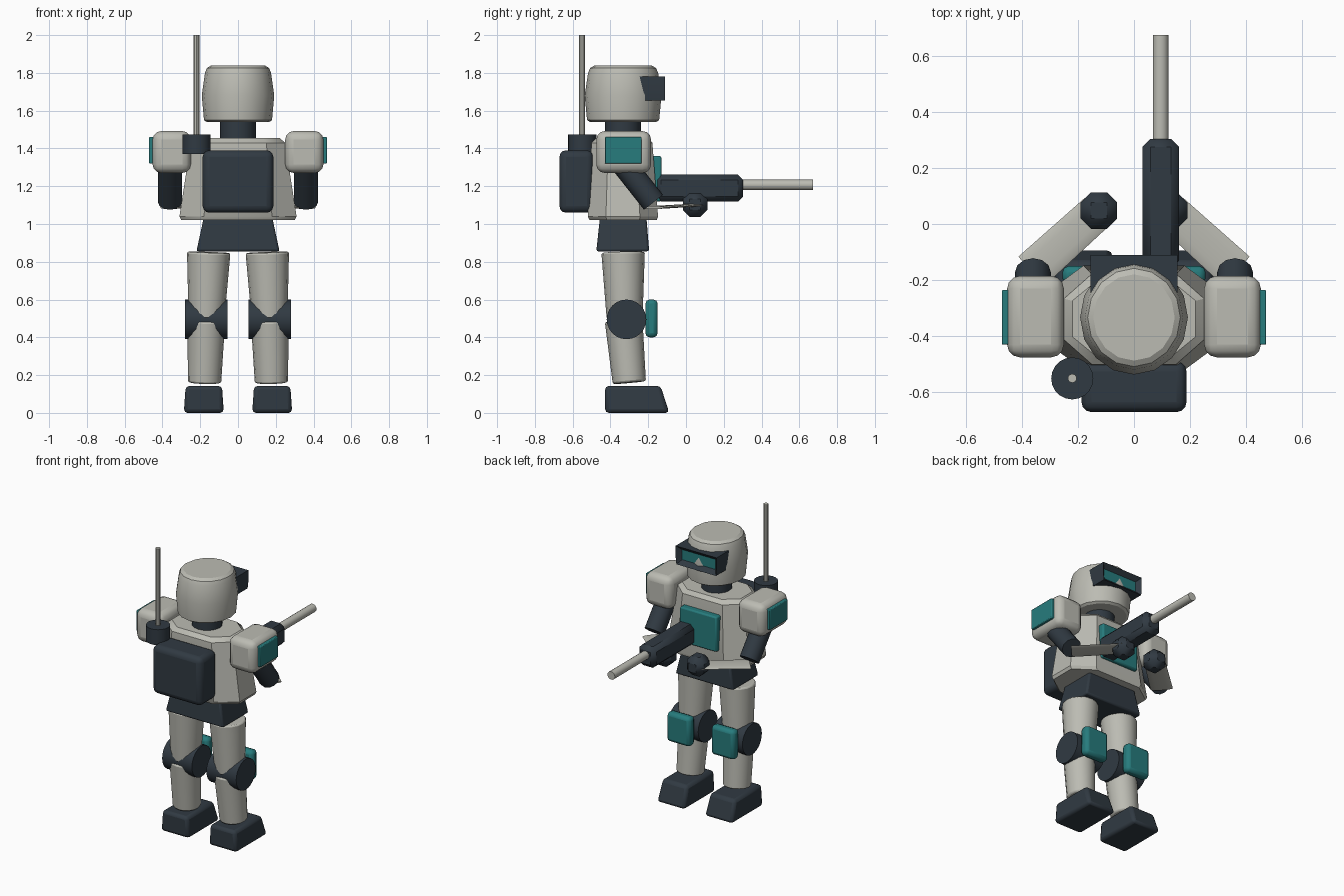
import bpy, bmesh, math
from mathutils import Vector

if "Cube" in bpy.data.objects:
    bpy.data.objects.remove(bpy.data.objects["Cube"], do_unlink=True)


def material(name, rgb):
    m = bpy.data.materials.new(name)
    m.use_nodes = True
    m.diffuse_color = (*rgb, 1)
    bsdf = next(n for n in m.node_tree.nodes if n.type == 'BSDF_PRINCIPLED')
    bsdf.inputs["Base Color"].default_value = (*rgb, 1)
    return m


LIGHT = material("light grey armour", (0.50, 0.50, 0.45))
DARK = material("dark slate", (0.030, 0.042, 0.055))
TEAL = material("teal", (0.02, 0.20, 0.205))


def finish(name, bm, mat, bevel=0, segments=2):
    bmesh.ops.recalc_face_normals(bm, faces=bm.faces)
    mesh = bpy.data.meshes.new(name)
    bm.to_mesh(mesh)
    bm.free()
    ob = bpy.data.objects.new(name, mesh)
    bpy.context.collection.objects.link(ob)
    mesh.materials.append(mat)
    bpy.ops.object.select_all(action='DESELECT')
    ob.select_set(True)
    bpy.context.view_layer.objects.active = ob
    bpy.ops.object.shade_smooth_by_angle(angle=math.radians(32))
    if bevel:
        mod = ob.modifiers.new("Bevel", 'BEVEL')
        mod.width = bevel
        mod.segments = segments
        mod.limit_method = 'ANGLE'
        mod.angle_limit = math.radians(35)
    return ob


def loft_mesh(rings):
    """Skin a stack of equal-length rings and cap both ends."""
    bm = bmesh.new()
    rows = [[bm.verts.new(p) for p in ring] for ring in rings]
    n = len(rows[0])
    for a, b in zip(rows, rows[1:]):
        for i in range(n):
            j = (i + 1) % n
            bm.faces.new((a[i], a[j], b[j], b[i]))
    bm.faces.new(rows[0][::-1])
    bm.faces.new(rows[-1])
    return bm


def rect(x0, x1, y0, y1, z):
    return [(x0, y0, z), (x1, y0, z), (x1, y1, z), (x0, y1, z)]


def box(name, xs, ys, zs, mat, bevel=0, segments=2):
    return finish(name, loft_mesh([rect(*xs, *ys, z) for z in zs]), mat, bevel, segments)


def rod(name, start, end, r1, r2, mat, sides=16, bevel=0, flat=1):
    """Tapered cylinder between two points, optionally squashed in height."""
    start, end = Vector(start), Vector(end)
    axis = (end - start).normalized()
    ref = Vector((0, 0, 1)) if abs(axis.z) < 0.9 else Vector((1, 0, 0))
    u = axis.cross(ref).normalized()
    v = axis.cross(u) * flat
    angles = [2 * math.pi * i / sides for i in range(sides)]
    rings = [[c + u * r * math.cos(a) + v * r * math.sin(a) for a in angles]
             for c, r in ((start, r1), (end, r2))]
    return finish(name, loft_mesh(rings), mat, bevel)


# Head: turned shell, slightly deeper than wide
def head_ring(r, z):
    return [(r * math.sin(math.pi * i / 8), -0.333 + 1.06 * r * math.cos(math.pi * i / 8), z)
            for i in range(16)]


profile = [(0.165, 1.54), (0.18, 1.55), (0.192, 1.68), (0.175, 1.80), (0.165, 1.825), (0.145, 1.838)]
finish("head", loft_mesh([head_ring(r, z) for r, z in profile]), LIGHT)
rod("neck", (0, -0.333, 1.42), (0, -0.333, 1.57), 0.095, 0.095, DARK)

# Visor: frame with a recessed teal lens
bm = loft_mesh([rect(-0.15, 0.15, -0.22, -0.11, 1.655),
                rect(-0.155, 0.155, -0.225, -0.11, 1.70),
                rect(-0.155, 0.155, -0.245, -0.11, 1.78)])
front = [f for f in bm.faces if all(v.co.y > -0.12 for v in f.verts)]
bmesh.ops.dissolve_faces(bm, faces=front)
lens = next(f for f in bm.faces if all(v.co.y > -0.12 for v in f.verts))
bmesh.ops.inset_region(bm, faces=[lens], thickness=0.028, use_even_offset=True)
for v in lens.verts:
    v.co.y -= 0.027
lens.material_index = 1
visor = finish("visor", bm, DARK)
visor.data.materials.append(TEAL)


# Torso: tapered chamfered block
def torso_ring(half, flat, back, front, z):
    side = 0.09 * half / 0.31
    mid = (back + front) / 2
    right = [(flat, back, z), (half, mid - side, z), (half, mid + side, z), (flat, front, z)]
    return right + [(-x, y, z) for x, y, z in reversed(right)]


finish("torso", loft_mesh([torso_ring(0.30, 0.17, -0.51, -0.155, 1.02),
                           torso_ring(0.31, 0.18, -0.52, -0.148, 1.04),
                           torso_ring(0.25, 0.15, -0.50, -0.178, 1.43),
                           torso_ring(0.22, 0.13, -0.475, -0.20, 1.455)]), LIGHT)
box("chest_plate", (-0.14, 0.14), (-0.19, -0.13), (1.12, 1.36), TEAL, 0.01)
finish("pelvis", loft_mesh([rect(-0.22, 0.22, -0.475, -0.195, 0.855),
                            rect(-0.18, 0.18, -0.455, -0.21, 1.04)]), DARK, 0.012)

# Backpack and aerial
box("backpack", (-0.187, 0.187), (-0.67, -0.49), (1.06, 1.39), DARK, 0.035, 3)
rod("aerial_base", (-0.22, -0.55, 1.37), (-0.22, -0.55, 1.475), 0.075, 0.075, DARK, 20)
rod("aerial", (-0.22, -0.55, 1.45), (-0.22, -0.55, 2.0), 0.016, 0.016, LIGHT, 10)

# Paired limbs
for side, s in (("left", 1), ("right", -1)):
    def span(a, b):
        return tuple(sorted((s * a, s * b)))

    # Leg
    rod(side + "_thigh", (s * 0.155, -0.333, 0.85), (s * 0.167, -0.325, 0.50),
        0.115, 0.095, LIGHT, 16, 0.01)
    rod(side + "_knee", (s * 0.055, -0.315, 0.495), (s * 0.28, -0.315, 0.495),
        0.105, 0.105, DARK, 24)
    box(side + "_knee_pad", span(0.08, 0.255), (-0.215, -0.15), (0.40, 0.60), TEAL, 0.022)
    rod(side + "_shin", (s * 0.168, -0.33, 0.49), (s * 0.177, -0.30, 0.16),
        0.10, 0.088, LIGHT, 16, 0.01)
    finish(side + "_foot", loft_mesh([rect(*span(0.075, 0.287), -0.428, -0.088, 0.0),
                                      rect(*span(0.085, 0.277), -0.428, -0.135, 0.143)]),
           DARK, 0.02)

    # Arm
    box(side + "_shoulder", span(0.25, 0.452), (-0.475, -0.185), (1.27, 1.492), LIGHT, 0.045, 3)
    box(side + "_shoulder_plate", span(0.44, 0.471), (-0.43, -0.235), (1.32, 1.46), TEAL, 0.005)
    rod(side + "_upper_arm", (s * 0.36, -0.35, 1.34), (s * 0.36, -0.172, 1.115),
        0.064, 0.064, DARK, 12)
    rod(side + "_forearm", (s * 0.365, -0.168, 1.087), (s * 0.13, 0.045, 1.10),
        0.07, 0.066, LIGHT, 12, 0, 0.12)
    box(side + "_hand", span(0.06, 0.19), (-0.017, 0.113), (1.038, 1.168), DARK, 0.036, 1)

# Rifle: chamfered body with a long barrel
box("rifle_body", (0.03, 0.16), (-0.16, 0.303), (1.118, 1.262), DARK, 0.028, 1)
rod("rifle_barrel", (0.095, 0.28, 1.207), (0.095, 0.673, 1.207), 0.028, 0.028, LIGHT, 16)
